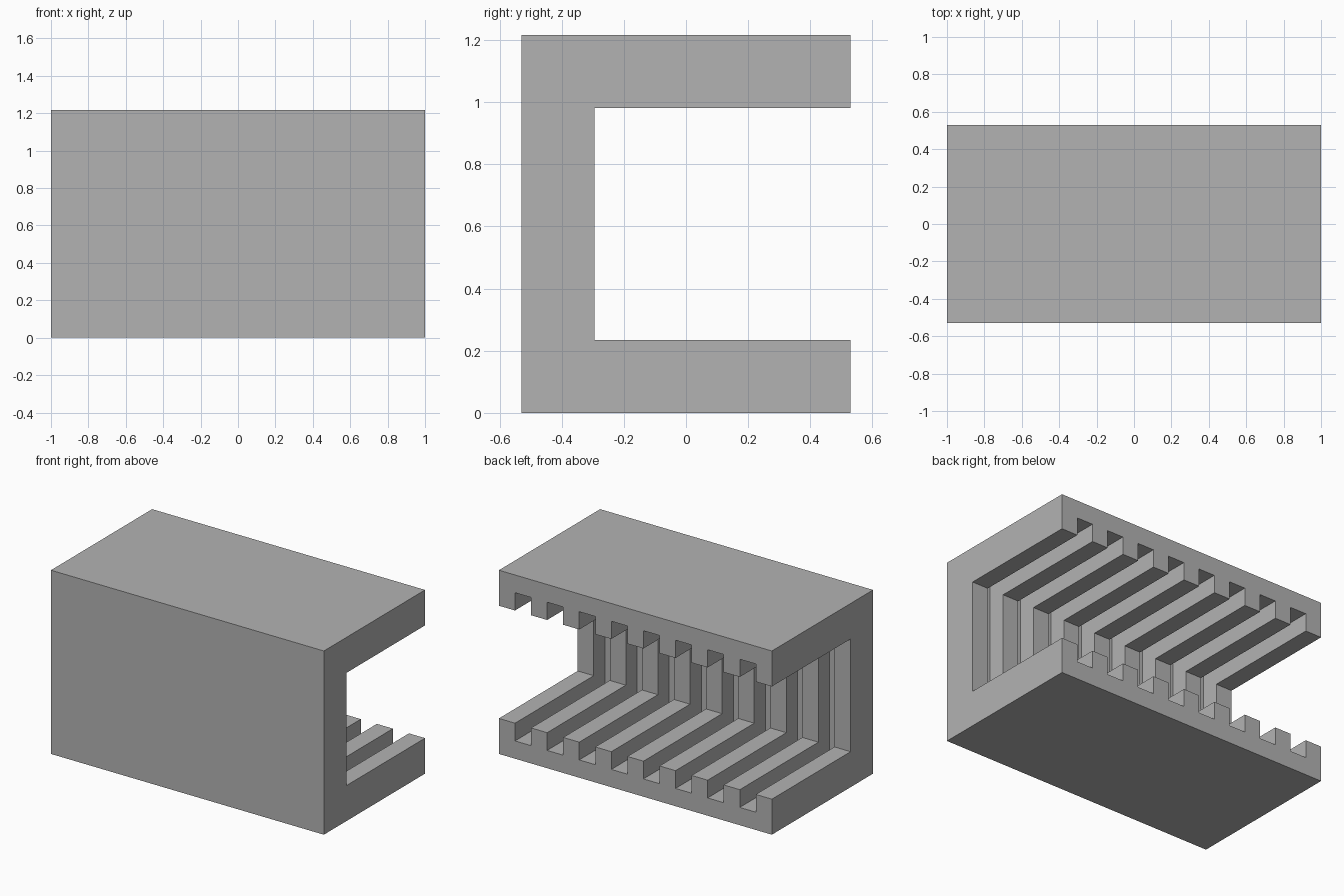
import bpy
import bmesh
from mathutils import Matrix, Vector

if "Cube" in bpy.data.objects:
    bpy.data.objects.remove(bpy.data.objects["Cube"], do_unlink=True)

# The length splits into 9 ribs and 8 grooves of equal width
GROOVES = 8
CELL = 2 / (2 * GROOVES + 1)
WALL = 2 * CELL          # wall thickness
DEPTH = CELL             # groove depth
HALF_Y = 4.5 * CELL
HEIGHT = 1.217

grey = bpy.data.materials.new("plain grey")
grey.use_nodes = True
colour = (0.45, 0.45, 0.45, 1)
grey.diffuse_color = colour
grey.node_tree.nodes["Principled BSDF"].inputs["Base Color"].default_value = colour


def add_object(name, bm):
    bmesh.ops.recalc_face_normals(bm, faces=bm.faces)
    mesh = bpy.data.meshes.new(name)
    bm.to_mesh(mesh)
    bm.free()
    mesh.materials.append(grey)
    obj = bpy.data.objects.new(name, mesh)
    bpy.context.collection.objects.link(obj)
    return obj


# C-shaped shell, open at the back, extruded along x
inner_y, low, high = -HALF_Y + WALL, WALL, HEIGHT - WALL
profile = [(-HALF_Y, 0), (HALF_Y, 0), (HALF_Y, low), (inner_y, low),
           (inner_y, high), (HALF_Y, high), (HALF_Y, HEIGHT), (-HALF_Y, HEIGHT)]
bm = bmesh.new()
end = bm.faces.new([bm.verts.new((-1, y, z)) for y, z in profile])
extruded = bmesh.ops.extrude_face_region(bm, geom=[end], use_keep_orig=True)["geom"]
bmesh.ops.translate(bm, vec=(2, 0, 0),
                    verts=[v for v in extruded if isinstance(v, bmesh.types.BMVert)])
rack = add_object("slotted_rack", bm)

# Cutter: one box per groove, running round all three inner walls
start_y, stop_y = inner_y - DEPTH, HALF_Y + CELL
size = Vector((CELL, stop_y - start_y, high - low + 2 * DEPTH))
bm = bmesh.new()
for i in range(GROOVES):
    centre = Vector((-1 + (2 * i + 1.5) * CELL, (start_y + stop_y) / 2, HEIGHT / 2))
    bmesh.ops.create_cube(bm, size=1,
                          matrix=Matrix.Translation(centre) @ Matrix.Diagonal(size.to_4d()))
cutter = add_object("groove_cutter", bm)
cutter.hide_render = True

# Cut the grooves, then drop the cutter
cut = rack.modifiers.new("grooves", "BOOLEAN")
cut.operation = "DIFFERENCE"
cut.solver = "EXACT"
cut.object = cutter
bpy.context.view_layer.objects.active = rack
rack.select_set(True)
bpy.ops.object.modifier_apply(modifier=cut.name)
bpy.data.objects.remove(cutter, do_unlink=True)
